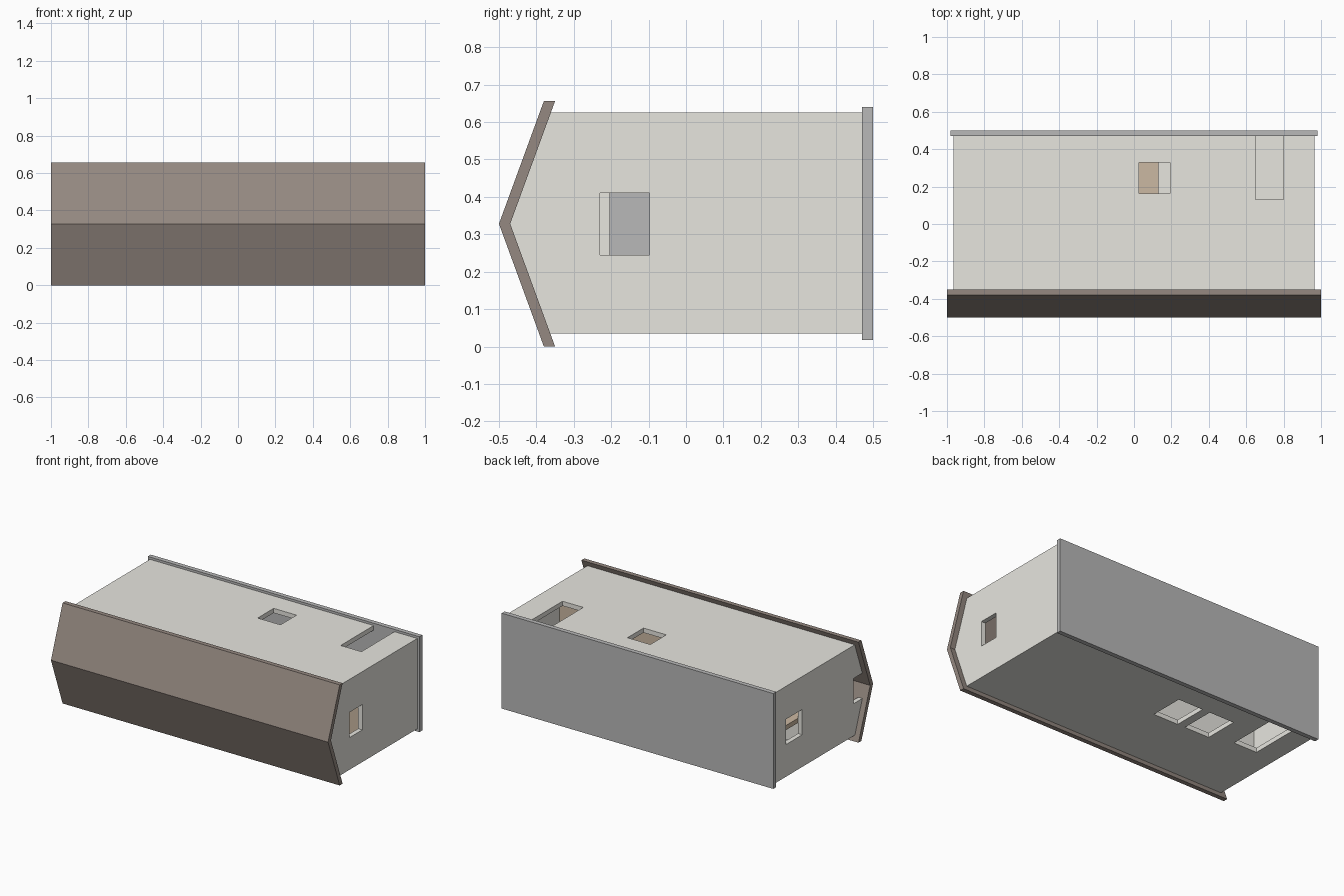
import bpy, bmesh

if "Cube" in bpy.data.objects:
    bpy.data.objects.remove(bpy.data.objects["Cube"])


def material(name, rgb):
    m = bpy.data.materials.new(name)
    m.diffuse_color = (*rgb, 1)
    m.use_nodes = True
    m.node_tree.nodes["Principled BSDF"].inputs["Base Color"].default_value = m.diffuse_color
    return m


PLASTER = material("plaster", (0.80, 0.79, 0.74))
TILE = material("roof_tile", (0.30, 0.25, 0.22))
WOOD = material("wood", (0.60, 0.48, 0.36))
STONE = material("stone", (0.48, 0.48, 0.48))


def prism(name, profile, x0, x1, mat=None):
    """Extrude a (y, z) profile along x."""
    bm = bmesh.new()
    face = bm.faces.new([bm.verts.new((x0, y, z)) for y, z in profile])
    new = bmesh.ops.extrude_face_region(bm, geom=[face])["geom"]
    moved = [v for v in new if isinstance(v, bmesh.types.BMVert)]
    bmesh.ops.translate(bm, verts=moved, vec=(x1 - x0, 0, 0))
    bmesh.ops.recalc_face_normals(bm, faces=bm.faces)
    mesh = bpy.data.meshes.new(name)
    bm.to_mesh(mesh)
    bm.free()
    ob = bpy.data.objects.new(name, mesh)
    bpy.context.collection.objects.link(ob)
    if mat:
        mesh.materials.append(mat)
    return ob


def box(name, x, y, z, mat=None):
    return prism(name, [(y[0], z[0]), (y[1], z[0]), (y[1], z[1]), (y[0], z[1])], *x, mat)


def cut(target, x, y, z):
    """Subtract a box and remove the cutter."""
    cutter = box("cutter", x, y, z)
    cutter.hide_render = True
    mod = target.modifiers.new("cut", 'BOOLEAN')
    mod.operation = 'DIFFERENCE'
    mod.solver = 'EXACT'
    mod.object = cutter
    bpy.context.view_layer.objects.active = target
    bpy.ops.object.modifier_apply(modifier=mod.name)
    bpy.data.objects.remove(cutter)


# The house lies on its back: roof towards -y, base slab towards +y
prism("roof", [(-0.38, 0), (-0.35, 0), (-0.47, 0.328), (-0.35, 0.656),
               (-0.38, 0.656), (-0.50, 0.328)], -1, 1, TILE)
box("base_slab", (-0.98, 0.98), (0.47, 0.50), (0.018, 0.64), STONE)

# Hollow walls with gable ends
walls = prism("walls", [(0.47, 0.035), (0.47, 0.625), (-0.385, 0.625),
                        (-0.493, 0.328), (-0.385, 0.035)], -0.965, 0.965, PLASTER)
cut(walls, (-0.935, 0.935), (-0.6, 0.6), (0.065, 0.595))

# Doors and windows in the long walls
UPPER, LOWER = (0.55, 0.7), (0, 0.1)
for x, y, z in [((0.65, 0.80), (0.13, 0.6), UPPER),
                ((0.028, 0.193), (0.163, 0.328), UPPER),
                ((-0.82, -0.65), (0.13, 0.6), LOWER),
                ((-0.26, -0.08), (0.085, 0.31), LOWER),
                ((-0.495, -0.315), (0.085, 0.31), LOWER)]:
    cut(walls, x, y, z)

# Gable windows and the attic notch
for x, y in [((0.9, 1), (-0.23, -0.097)),
             ((-1, -0.9), (0.18, 0.345)),
             ((-1, -0.9), (-0.515, -0.35))]:
    cut(walls, x, y, (0.245, 0.41))

# Interior floor and partitions
box("upper_floor_right", (0, 0.935), (-0.06, -0.03), (0.065, 0.595), WOOD)
box("upper_floor_left", (-0.935, 0), (-0.06, -0.03), (0.065, 0.595), PLASTER)
box("upper_partition", (-0.03, 0), (-0.205, -0.06), (0.065, 0.595), STONE)
box("lower_partition", (-0.935, 0.13), (-0.03, 0.47), (0.315, 0.345), WOOD)
